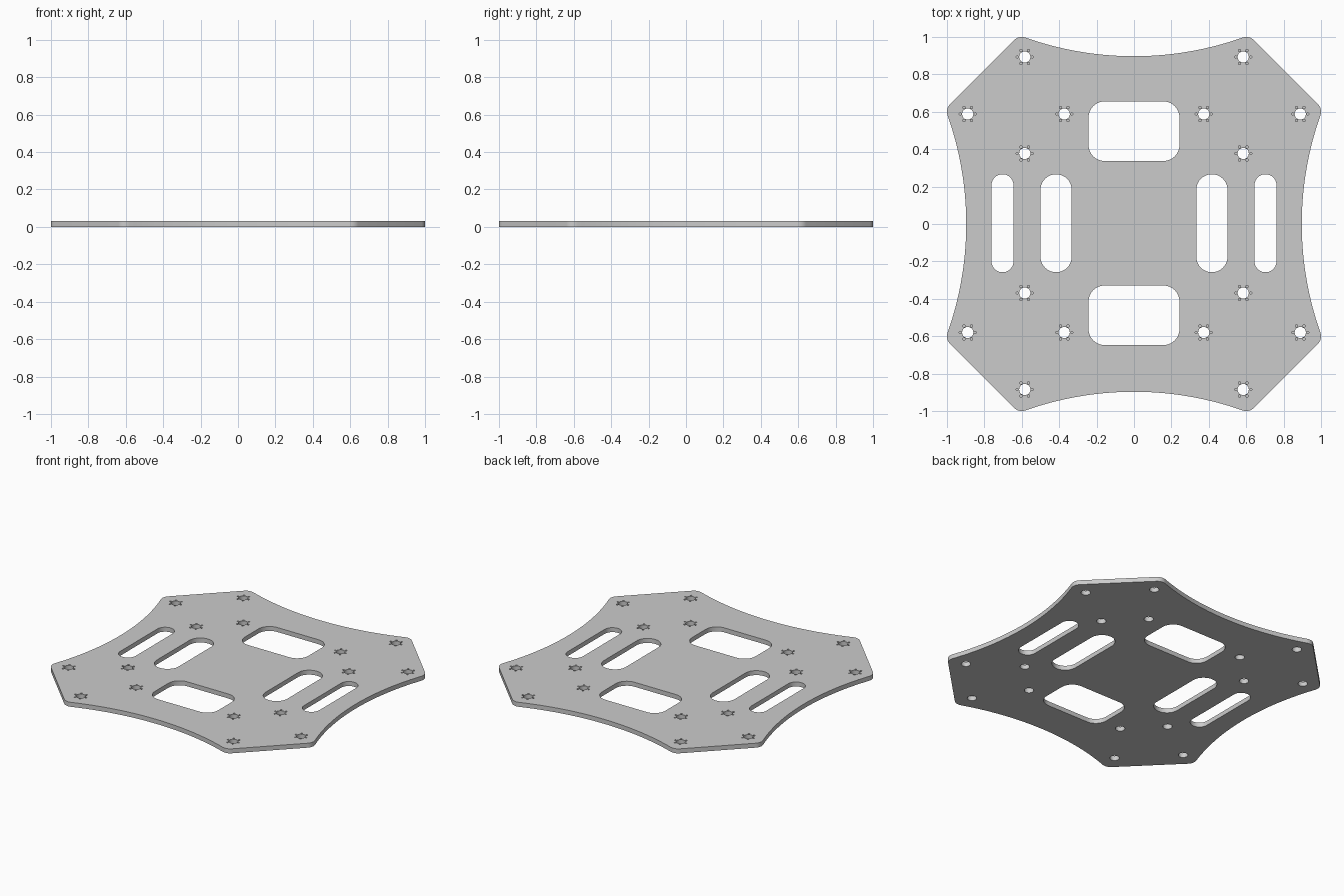
import bpy, bmesh
from math import sin, cos, pi, radians, asin, hypot

if "Cube" in bpy.data.objects:
    bpy.data.objects.remove(bpy.data.objects["Cube"])

T = 0.031        # plate thickness
PIT = 0.016      # floor height of the tiny blind holes
OY = 0.004       # slight offset of the cut-outs


def arc(cx, cy, r, a0, a1, n):
    return [(cx + r * cos(a0 + (a1 - a0) * i / n), cy + r * sin(a0 + (a1 - a0) * i / n))
            for i in range(n + 1)]


def circle(cx, cy, r, n):
    return arc(cx, cy, r, 0, 2 * pi, n)[:-1]


def rounded(cx, cy, hx, hy, r, n=10):
    pts = []
    for k, (sx, sy) in enumerate(((1, 1), (-1, 1), (-1, -1), (1, -1))):
        pts += arc(cx + sx * (hx - r), cy + sy * (hy - r), r, k * pi / 2, (k + 1) * pi / 2, n)
    # drop duplicate points where full-round ends meet
    return [p for i, p in enumerate(pts) if hypot(p[0] - pts[i - 1][0], p[1] - pts[i - 1][1]) > 1e-5]


def outline():
    # one quarter: chamfer end, rounded corner, concave edge, rounded corner; turned four times
    c, h, r = 0.6, 0.94, 0.06
    a = radians(109.2)
    ex, ey = c + r * cos(a), h + r * sin(a)
    s = ey - 0.897
    R = (ex * ex + s * s) / (2 * s)
    w = asin(ex / R)
    quarter = arc(c, h, r, pi / 4, a, 8)
    quarter += arc(0, 0.897 + R, R, -pi / 2 + w, -pi / 2 - w, 40)[1:-1]
    quarter += arc(-c, h, r, pi - a, pi * 3 / 4, 8)
    pts = []
    for _ in range(4):
        pts += quarter
        quarter = [(-y, x) for x, y in quarter]
    return pts


# large windows and slots
holes = []
for s in (1, -1):
    holes += [rounded(0, s * 0.492 + OY, 0.243, 0.159, 0.085),
              rounded(s * 0.4165, OY, 0.0835, 0.262, 0.0835),
              rounded(s * 0.703, OY, 0.059, 0.262, 0.059)]

# screw holes, each ringed by six tiny blind holes
pits = []
for sx in (1, -1):
    for sy in (1, -1):
        for x, y in ((0.584, 0.889), (0.889, 0.584), (0.373, 0.584), (0.584, 0.373)):
            px, py = sx * x, sy * y + OY
            holes.append(circle(px, py, 0.03, 24))
            pits += [circle(px + 0.04 * cos(k * pi / 3), py + 0.04 * sin(k * pi / 3), 0.0065, 8)
                     for k in range(6)]

bm = bmesh.new()


def loop(pts, z):
    vs = [bm.verts.new((x, y, z)) for x, y in pts]
    return vs, [bm.edges.new((vs[i - 1], vs[i])) for i in range(len(vs))]


def wall(a, b):
    for i in range(len(a)):
        bm.faces.new((a[i - 1], a[i], b[i], b[i - 1]))


top, bottom = [], []
for pts in [outline()] + holes:
    v0, e0 = loop(pts, 0)
    v1, e1 = loop(pts, T)
    wall(v0, v1)
    bottom += e0
    top += e1
for pts in pits:
    v0, e0 = loop(pts, PIT)
    v1, e1 = loop(pts, T)
    wall(v0, v1)
    bm.faces.new(v0)
    top += e1

# top and bottom skins
bmesh.ops.triangle_fill(bm, edges=top, use_beauty=True, normal=(0, 0, 1))
bmesh.ops.triangle_fill(bm, edges=bottom, use_beauty=True, normal=(0, 0, 1))
bmesh.ops.recalc_face_normals(bm, faces=bm.faces)

me = bpy.data.meshes.new("frame_plate")
bm.to_mesh(me)
bm.free()
plate = bpy.data.objects.new("frame_plate", me)
bpy.context.collection.objects.link(plate)
bpy.context.view_layer.objects.active = plate
plate.select_set(True)
bpy.ops.object.shade_smooth_by_angle(angle=radians(30))
